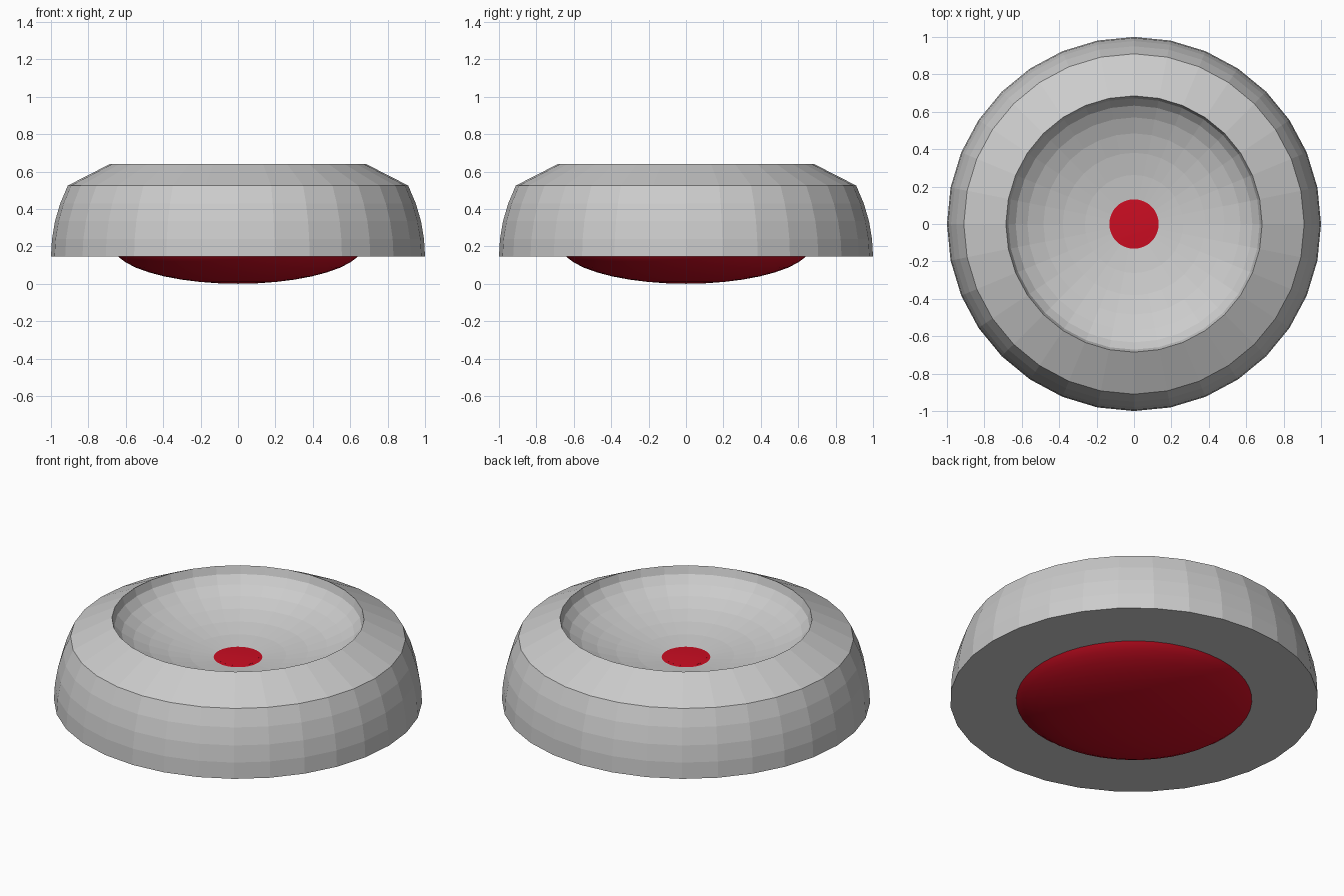
import bpy, bmesh, math

if "Cube" in bpy.data.objects:
    bpy.data.objects.remove(bpy.data.objects["Cube"])

SIDES = 32


def material(name, rgb):
    m = bpy.data.materials.new(name)
    m.diffuse_color = (*rgb, 1)
    m.use_nodes = True
    m.node_tree.nodes["Principled BSDF"].inputs["Base Color"].default_value = m.diffuse_color
    return m


grey = material("light grey", (0.60, 0.60, 0.60))
red = material("deep red", (0.60, 0.004, 0.016))


def lathe(name, profile, mat, smooth=False, sides=SIDES):
    """Revolve (radius, height) points around z; zero radius makes a pole."""
    bm = bmesh.new()
    rings = []
    for r, z in profile:
        n = 1 if r < 1e-5 else sides
        rings.append([bm.verts.new((r * math.cos(math.tau * i / sides),
                                    r * math.sin(math.tau * i / sides), z))
                      for i in range(n)])
    for a, b in zip(rings, rings[1:]):
        for i in range(sides):
            j = (i + 1) % sides
            quad = [a[i % len(a)], a[j % len(a)], b[j % len(b)], b[i % len(b)]]
            bm.faces.new(list(dict.fromkeys(quad)))
    bmesh.ops.recalc_face_normals(bm, faces=bm.faces)
    for f in bm.faces:
        f.smooth = smooth
    me = bpy.data.meshes.new(name)
    bm.to_mesh(me)
    bm.free()
    me.materials.append(mat)
    ob = bpy.data.objects.new(name, me)
    bpy.context.collection.objects.link(ob)
    return ob


# Grey housing: flat underside, bulging wall, bevelled shoulder, concave dish
base, shoulder, rim, dish_z = 0.145, 0.525, 0.64, 0.405
profile = [(0.60, base)]
for i in range(5):
    z = base + (shoulder - base) * i / 4
    profile.append((math.sqrt(1 - ((z - base) / 0.916) ** 2), z))
for i in range(9):
    a = math.pi / 2 * i / 8
    profile.append((0.685 * math.cos(a), rim - (rim - dish_z) * math.sin(a)))
lathe("housing", profile, grey)

# Red lens: flattened ball showing below and through the middle of the dish
half = 0.207
lens = [(0.672 * math.sin(math.pi * i / 20) if 0 < i < 20 else 0,
         half - half * math.cos(math.pi * i / 20)) for i in range(21)]
lathe("lens", lens, red, smooth=True, sides=48)

# Small red button in the bottom of the dish
lathe("button", [(0, 0.402), (0.114, 0.402), (0.114, 0.411), (0, 0.411)], red)
